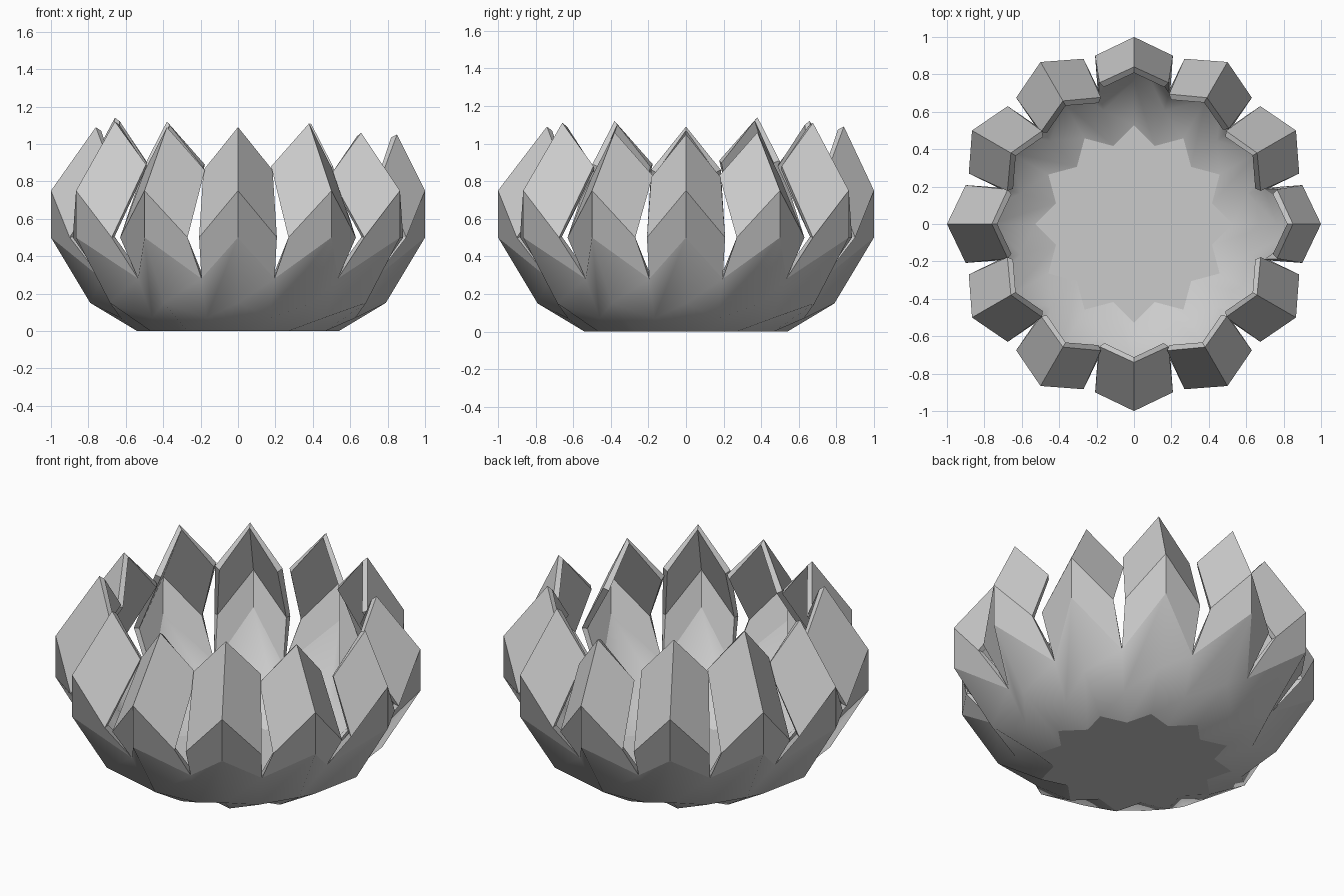
import bpy, bmesh, math
from mathutils import Matrix, Vector

if "Cube" in bpy.data.objects:
    bpy.data.objects.remove(bpy.data.objects["Cube"])

# Petal section: (radius, half width, height) along the ridge and along the side edge
RIDGE = [(0.54, 0.0), (0.79, 0.15), (1.0, 0.5), (1.0, 0.75)]
VALLEY = [(0.44, 0.0), (0.65, 0.07), (0.755, 0.28)]   # shared between petals at 15 degrees
STEP = math.radians(30)

# Hand-made variation of petal tips: angle -> (tip radius, tip height)
TIPS = {0: (0.85, 1.05), 30: (0.76, 1.06), 60: (0.78, 1.11), 90: (0.84, 1.09),
        120: (0.76, 1.12), 150: (0.76, 1.14), 180: (0.76, 1.09), 210: (0.76, 1.12),
        240: (0.76, 1.09), 270: (0.74, 1.09), 300: (0.76, 1.11), 330: (0.76, 1.06)}

bm = bmesh.new()
floor_ring = []


def petal(deg):
    tip_r, tip_z = TIPS[deg]
    rot = Matrix.Rotation(math.radians(deg), 3, 'Z')

    def vert(x, y, z):
        return bm.verts.new(rot @ Vector((x, y, z)))

    ridge = [vert(r, 0, z) for r, z in RIDGE] + [vert(tip_r, 0, tip_z)]
    sides = {}
    for s in (-1, 1):
        side = [vert(r * math.cos(STEP / 2), s * r * math.sin(STEP / 2), z) for r, z in VALLEY]
        side.append(vert(0.90, s * 0.208, 0.5))
        side.append(vert(tip_r - 0.085, s * 0.185, tip_z - 0.23))
        sides[s] = side
        for i in range(4):
            quad = [ridge[i], side[i], side[i + 1], ridge[i + 1]]
            f = bm.faces.new(quad if s > 0 else quad[::-1])
            f.smooth = i < 2
    floor_ring.extend([sides[-1][0], ridge[0]])


# Ring of twelve petals and the star-shaped floor
for deg in range(0, 360, 30):
    petal(deg)
bm.faces.new(floor_ring[::-1])
bmesh.ops.remove_doubles(bm, verts=bm.verts[:], dist=0.001)
bmesh.ops.recalc_face_normals(bm, faces=bm.faces[:])
floor = min(bm.faces, key=lambda f: f.calc_center_median().z)
if floor.normal.z > 0:
    bmesh.ops.reverse_faces(bm, faces=bm.faces[:])
for e in floor.edges:
    e.smooth = False

mesh = bpy.data.meshes.new("petal_bowl")
bm.to_mesh(mesh)
bm.free()
bowl = bpy.data.objects.new("petal_bowl", mesh)
bpy.context.collection.objects.link(bowl)

# Wall thickness grows inward
mod = bowl.modifiers.new("thickness", 'SOLIDIFY')
mod.thickness = 0.035
mod.offset = -1
